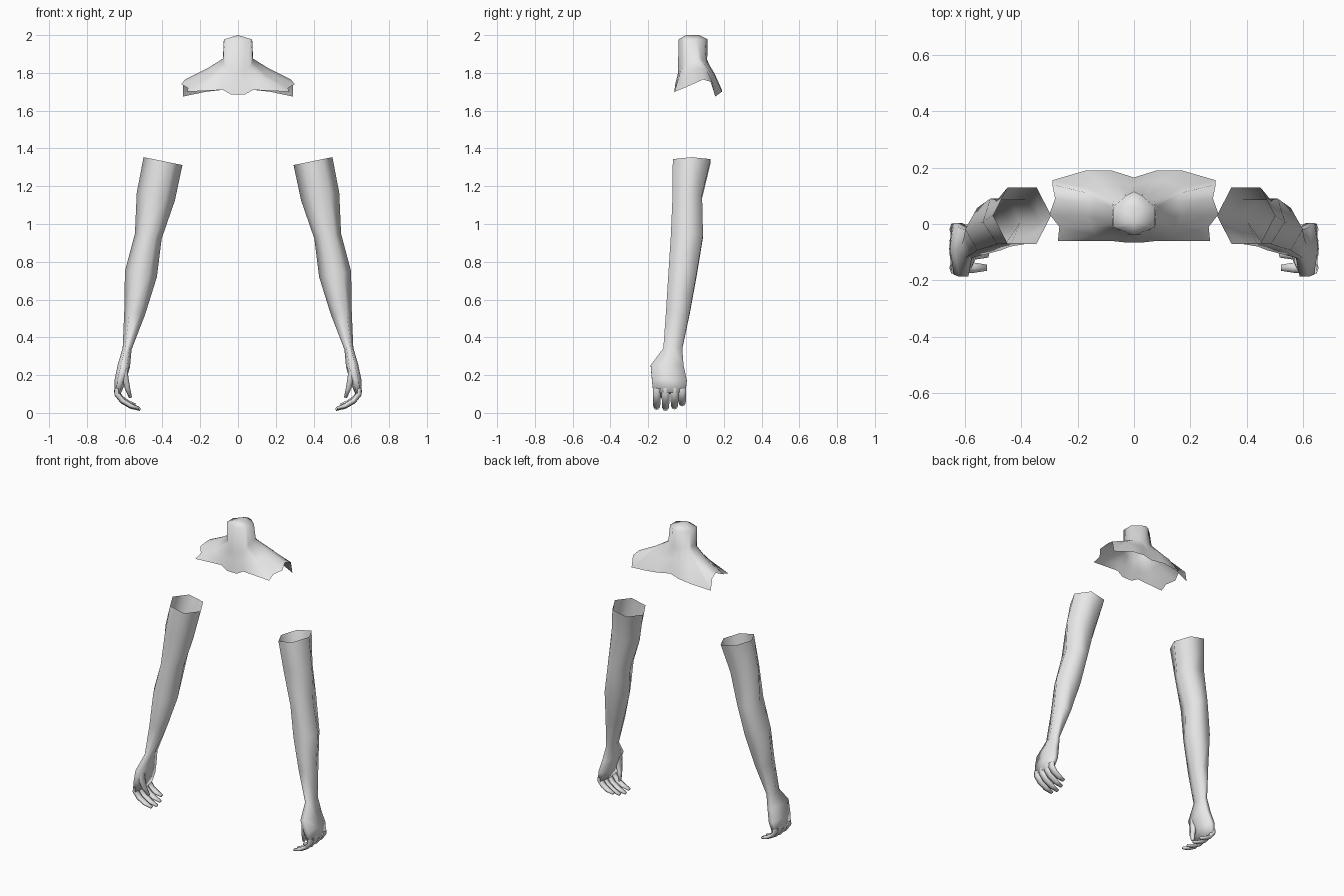
import bpy
import bmesh
from math import cos, sin, pi
from mathutils import Vector

cube = bpy.data.objects.get("Cube")
if cube:
    bpy.data.objects.remove(cube, do_unlink=True)

# One plain pale grey material
grey = bpy.data.materials.new("pale_grey")
grey.use_nodes = True
colour = (0.8, 0.8, 0.8, 1.0)
grey.diffuse_color = colour
for node in grey.node_tree.nodes:
    if node.type == 'BSDF_PRINCIPLED':
        node.inputs["Base Color"].default_value = colour


def finish(bm, name):
    """Weld the mesh, turn it outward, shade it smooth and link it."""
    bmesh.ops.remove_doubles(bm, verts=bm.verts[:], dist=0.0005)
    bmesh.ops.recalc_face_normals(bm, faces=bm.faces[:])
    middle = sum((v.co for v in bm.verts), Vector()) / len(bm.verts)
    outward = sum((f.calc_center_median() - middle).dot(f.normal) * f.calc_area()
                  for f in bm.faces)
    if outward < 0:
        bmesh.ops.reverse_faces(bm, faces=bm.faces[:])
    for face in bm.faces:
        face.smooth = True
    mesh = bpy.data.meshes.new(name)
    bm.to_mesh(mesh)
    bm.free()
    mesh.materials.append(grey)
    obj = bpy.data.objects.new(name, mesh)
    bpy.context.collection.objects.link(obj)
    return obj


def skin(bm, rows, closed):
    """Bridge neighbouring rows of points with quads."""
    grid = [[bm.verts.new(p) for p in row] for row in rows]
    count = len(grid[0])
    for upper, lower in zip(grid, grid[1:]):
        for i in range(count if closed else count - 1):
            j = (i + 1) % count
            bm.faces.new((upper[i], upper[j], lower[j], lower[i]))
    return grid


def tube(name, rings, side, sides=6):
    """Loft rings of (x, y, z, half thickness, half width), capping the far end."""
    centres = [Vector(r[:3]) for r in rings]
    across = Vector((0, 1, 0))
    rows = []
    for i, ring in enumerate(rings):
        before = centres[max(i - 1, 0)]
        after = centres[min(i + 1, len(rings) - 1)]
        normal = (after - before).cross(across).normalized()
        row = []
        for k in range(sides):
            angle = 2 * pi * k / sides
            # widen so that the flats, not the corners, meet the half width
            flat = sin(angle) / sin(pi / 3)
            p = centres[i] + normal * ring[3] * cos(angle) + across * ring[4] * flat
            row.append((p.x * side, p.y, p.z))
        rows.append(row)
    bm = bmesh.new()
    grid = skin(bm, rows, True)
    bm.faces.new(grid[-1])
    return finish(bm, name)


# Arm from the open sleeve end to the knuckles
arm_rings = [
    (.397, .03, 1.333, .105, .1),
    (.435, .007, 1.145, .103, .078),
    (.475, .005, .935, .072, .085),
    (.514, -.018, .735, .086, .075),
    (.547, -.043, .53, .056, .063),
    (.587, -.07, .34, .024, .05),
    (.604, -.1, .25, .033, .087),
    (.624, -.088, .17, .03, .092),
    (.638, -.088, .105, .018, .085),
]

# Thumb, hanging along the inside of the palm
thumb_rings = [
    (.594, -.14, .28, .015, .025),
    (.6, -.155, .2, .018, .024),
    (.585, -.143, .13, .014, .017),
    (.569, -.122, .08, .008, .01),
]

# Curled finger: x, z, half thickness, half width
finger_path = [
    (.64, .13, .015, .021),
    (.641, .1, .015, .021),
    (.612, .062, .014, .02),
    (.565, .033, .012, .018),
    (.517, .018, .008, .011),
]
# Finger position along the palm and relative length
fingers = {
    "index_finger": (-.155, .95),
    "middle_finger": (-.108, 1),
    "ring_finger": (-.061, .93),
    "little_finger": (-.02, .78),
}


def finger_rings(y, length):
    knuckle_x, knuckle_z = finger_path[0][:2]
    return [(knuckle_x + (x - knuckle_x) * length, y,
             knuckle_z + (z - knuckle_z) * length, thick, wide)
            for x, z, thick, wide in finger_path]


for label, side in (("left", 1), ("right", -1)):
    tube(label + "_arm", arm_rings, side)
    tube(label + "_thumb", thumb_rings, side)
    for finger, (y, length) in fingers.items():
        tube(label + "_" + finger, finger_rings(y, length), side)

# Neck and shoulder shell: half rows running from front centre to back centre
neck_top = [(0, -.04), (.04, -.025), (.06, -.017), (.075, -.01), (.075, -.01),
            (.075, .025), (.075, .06), (.075, .06), (.075, .06), (.04, .09),
            (.03, .1), (0, .115)]
neck_base = [(0, -.042, 1.8), (.03, -.036, 1.81), (.05, -.028, 1.82),
             (.068, -.015, 1.835), (.075, 0, 1.86), (.078, .03, 1.87),
             (.08, .06, 1.875), (.078, .075, 1.87), (.072, .083, 1.87),
             (.045, .1, 1.87), (.03, .107, 1.87), (0, .112, 1.87)]
slope = [(0, -.055, 1.75), (.035, -.052, 1.755), (.08, -.047, 1.765),
         (.14, -.04, 1.77), (.15, -.01, 1.785), (.17, .03, 1.805),
         (.16, .075, 1.825), (.165, .11, 1.815), (.17, .13, 1.8),
         (.13, .15, 1.79), (.06, .152, 1.795), (0, .14, 1.8)]
hem = [(0, -.065, 1.685), (.035, -.065, 1.685), (.08, -.06, 1.71),
       (.27, -.06, 1.7), (.265, -.01, 1.72), (.3, .035, 1.74),
       (.28, .09, 1.765), (.29, .14, 1.75), (.29, .155, 1.675),
       (.17, .19, 1.7), (.08, .19, 1.71), (0, .165, 1.715)]

# The neck stump closes to a short ridge
ridge = [(0, min(max(y, 0), .07), 2) for x, y in neck_top]
rim = [(x, y, 1.977) for x, y in neck_top]

shell = bmesh.new()
for side in (1, -1):
    skin(shell, [[(x * side, y, z) for x, y, z in row]
                 for row in (ridge, rim, neck_base, slope, hem)], False)
finish(shell, "neck_and_shoulders")
